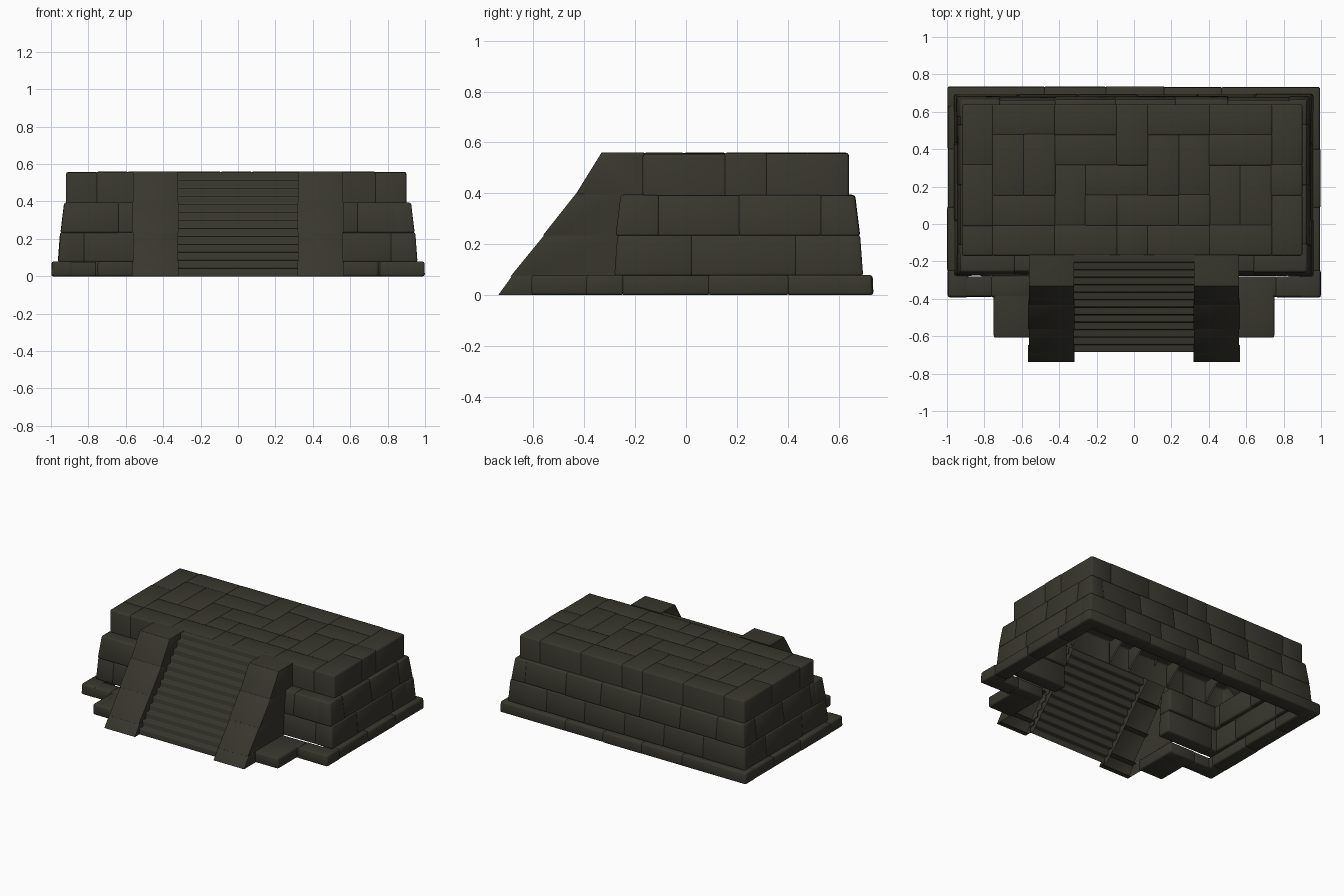
import bpy, bmesh, random

random.seed(4)
cube = bpy.data.objects.get("Cube")
if cube:
    bpy.data.objects.remove(cube)

stone = bpy.data.materials.new("dark olive stone")
stone.use_nodes = True
COLOR = (0.040, 0.038, 0.027, 1)
stone.diffuse_color = COLOR
bsdf = next(n for n in stone.node_tree.nodes if n.type == 'BSDF_PRINCIPLED')
bsdf.inputs["Base Color"].default_value = COLOR
bsdf.inputs["Roughness"].default_value = 0.9

LAP = 0.005  # neighbouring stones overlap slightly so no joint is open


def block(bm, bottom, top, z0, z1):
    """Six-sided stone between two (x0, x1, y0, y1) rectangles."""
    rings = []
    for (x0, x1, y0, y1), z in ((bottom, z0), (top, z1)):
        rings.append([bm.verts.new((x, y, z)) for x, y in
                      ((x0, y0), (x1, y0), (x1, y1), (x0, y1))])
    lo, hi = rings
    base = bm.faces.new(lo[::-1])
    bm.faces.new(hi)
    for i in range(4):
        j = (i + 1) % 4
        bm.faces.new((lo[i], lo[j], hi[j], hi[i]))
    return base


def finish(bm, name, bevel=0.011):
    """Turn the stones into one softly rounded object."""
    mesh = bpy.data.meshes.new(name)
    bm.to_mesh(mesh)
    bm.free()
    mesh.materials.append(stone)
    mesh.polygons.foreach_set("use_smooth", [True] * len(mesh.polygons))
    ob = bpy.data.objects.new(name, mesh)
    bpy.context.collection.objects.link(ob)
    mod = ob.modifiers.new("Rounded edges", 'BEVEL')
    mod.width = bevel
    mod.segments = 2
    mod.limit_method = 'ANGLE'


def course(name, rect, z0, z1, depth, taper, back, side, front):
    """Hollow ring of stones, open at the stairs; joints are given per wall."""
    X0, X1, Y0, Y1 = rect
    bm = bmesh.new()

    def stone_at(x0, x1, y0, y1):
        j = random.uniform(0, 0.005)
        bot, top = [], []
        for c, outer, inward in ((x0, X0, 1), (x1, X1, -1), (y0, Y0, 1), (y1, Y1, -1)):
            # outer faces lean inward, joints stay upright and overlap
            on_edge = c == outer
            bot.append(c + inward * (j if on_edge else -LAP))
            top.append(bot[-1] + (inward * taper if on_edge else 0))
        block(bm, bot, top, z0, z1 - random.uniform(0, 0.003))

    xs = [X0, *back, X1]
    for a, b in zip(xs, xs[1:]):
        stone_at(a, b, Y1 - depth, Y1)
    ys = [Y0, *side, Y1]
    for a, b in zip(ys, ys[1:]):
        stone_at(X0, X0 + depth, a, b)
        stone_at(X1 - depth, X1, a, b)
    right, left = [*front, X1], [*(-f for f in front), X0]
    for a, b in zip(right, right[1:]):
        stone_at(a, b, Y0, Y0 + depth)
    for a, b in zip(left, left[1:]):
        stone_at(b, a, Y0, Y0 + depth)
    finish(bm, name)


# Base kerb and the two stepped tiers
course("base_kerb", (-1, 1, -0.395, 0.737), 0, 0.08, 0.11, 0.003,
       (-0.48, -0.15, 0.16, 0.47), (-0.25, 0.09, 0.40), (0.56, 0.76))
course("lower_tier", (-0.965, 0.96, -0.282, 0.697), 0.075, 0.237, 0.1, 0.012,
       (-0.62, -0.3, 0.02, 0.34, 0.65), (0.02, 0.43), (0.45, 0.82))
course("middle_tier", (-0.95, 0.945, -0.277, 0.685), 0.232, 0.395, 0.115, 0.02,
       (-0.72, -0.42, -0.1, 0.22, 0.5), (-0.11, 0.21, 0.53), (0.45, 0.64))

# Top tier, hollow below; equal letters belong to one stone
PAVING = ("ABBCCDEEFFG",
          "AHIJJDKLMMG",
          "NHIOPPKLQRS",
          "NTTOUVVWQRX",
          "YZZaabccddX")
LEFT, BACK, CX, CY = -0.92, 0.64, 1.82 / 11, 0.81 / 5
bm = bmesh.new()
for letter in sorted(set("".join(PAVING))):
    cells = [(i, j) for j, row in enumerate(PAVING)
             for i, c in enumerate(row) if c == letter]
    i0, i1 = min(c[0] for c in cells), max(c[0] for c in cells) + 1
    j0, j1 = min(c[1] for c in cells), max(c[1] for c in cells) + 1
    r = (LEFT + i0 * CX - LAP * (i0 > 0), LEFT + i1 * CX + LAP * (i1 < 11),
         BACK - j1 * CY - LAP * (j1 < 5), BACK - j0 * CY + LAP * (j0 > 0))
    base = block(bm, r, r, 0.39, 0.56 - random.uniform(0, 0.006))
    # only the outer rim reaches down to the tier below
    for v, on_rim in zip(base.verts, (i0 == 0 or j0 == 0, i1 == 11 or j0 == 0,
                                      i1 == 11 or j1 == 5, i0 == 0 or j1 == 5)):
        if not on_rim:
            v.co.z = 0.53
    bmesh.ops.delete(bm, geom=[base], context='FACES_ONLY')
finish(bm, "top_paving")

# Low plinths beside the stairs
bm = bmesh.new()
for s in (-1, 1):
    x0, x1 = sorted((s * 0.55, s * 0.75))
    r = (x0, x1, -0.608, -0.28)
    block(bm, r, r, 0, 0.078)
finish(bm, "stair_plinths")

# Stairs: one folded sheet of risers and treads, open below
STEPS, START, END = 13, -0.685, -0.165
RISE, RUN = 0.557 / STEPS, (END - START) / STEPS
bm = bmesh.new()
path = [(START, 0)]
for k in range(STEPS):
    path += [(START + k * RUN, (k + 1) * RISE), (START + (k + 1) * RUN, (k + 1) * RISE)]
rows = [[bm.verts.new((x, y, z)) for x in (-0.325, 0.325)] for y, z in path]
for a, b in zip(rows, rows[1:]):
    bm.faces.new((a[0], a[1], b[1], b[0]))
finish(bm, "stairs", 0.007)

# Sloping cheeks, hollow below: front at bottom and top, back, heights
CHEEK = ((-0.738, -0.682, -0.29, 0, 0.077),
         (-0.69, -0.555, -0.26, 0.073, 0.238),
         (-0.563, -0.434, -0.25, 0.234, 0.397),
         (-0.436, -0.332, -0.165, 0.392, 0.56))
LIP = 0.035
bm = bmesh.new()
for s in (-1, 1):
    for k, (f0, f1, back, z0, z1) in enumerate(CHEEK):
        outer, inner = s * (0.566 - 0.004 * (k % 2)), s * (0.318 + 0.003 * (k % 2))
        # the inner side reaches back only as far as the stairs
        s0, s1 = (START + RUN * z / RISE + 0.02 for z in (z0, z1))
        lip = back - f1 if k == len(CHEEK) - 1 else LIP
        o = [bm.verts.new((outer, y, z)) for y, z in
             ((f0, z0), (f1, z1), (f1 + lip, z1), (back, z1 - 0.001), (back, z0), (f0 + LIP, z0))]
        n = [bm.verts.new((inner, y, z)) for y, z in
             ((f0, z0), (f1, z1), (f1 + lip, z1), (s1 + 0.01, z1 - 0.001), (s0 + 0.01, z0), (f0 + LIP, z0))]
        faces = [o[::-1], n, [o[0], o[1], n[1], n[0]],
                 [o[1], o[2], n[2], n[1]], [o[0], n[0], n[5], o[5]]]
        for f in faces:
            bm.faces.new(f if s > 0 else f[::-1])
finish(bm, "stair_cheeks", 0.013)
